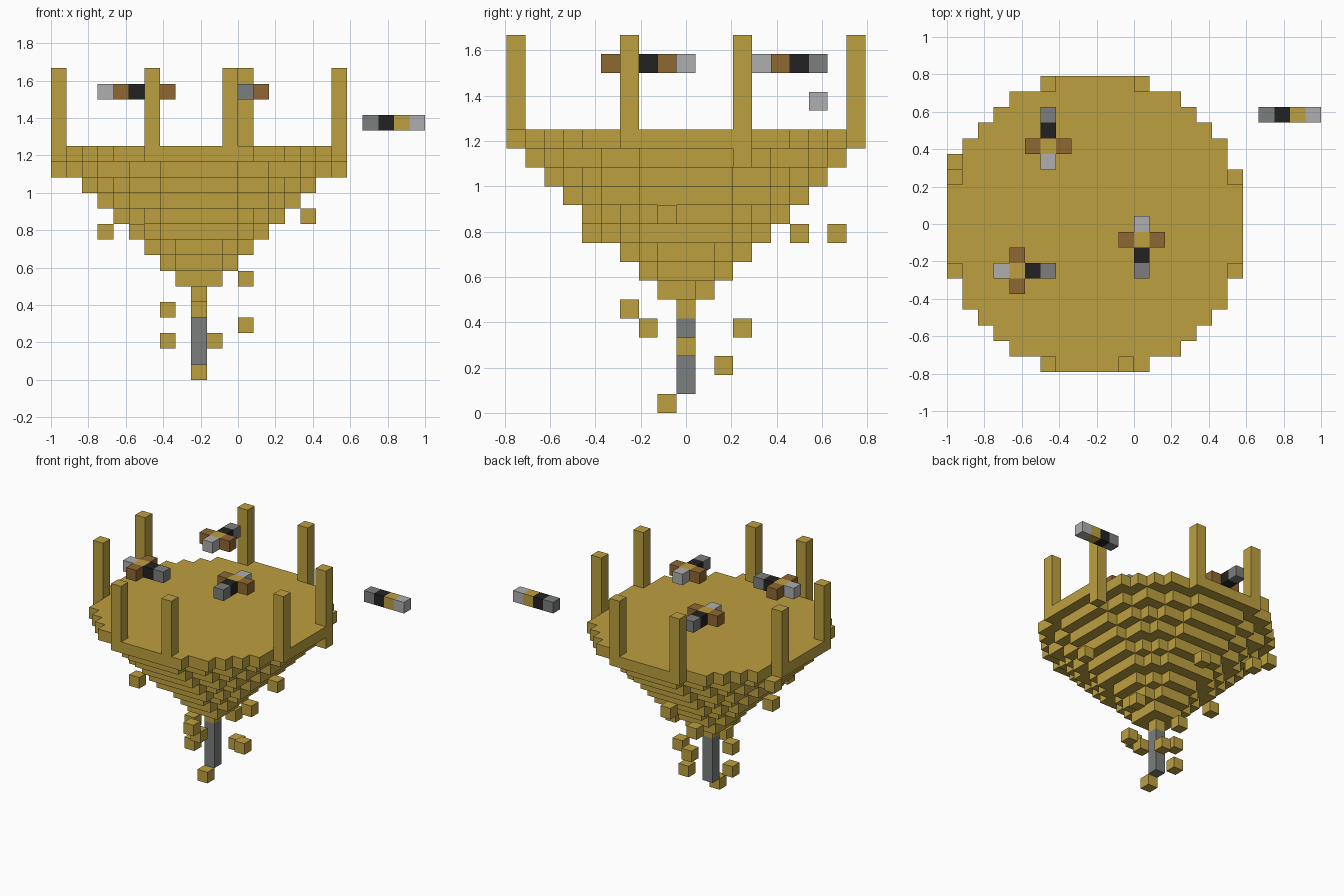
import bpy
import bmesh
from mathutils import Vector

cube = bpy.data.objects.get("Cube")
if cube:
    bpy.data.objects.remove(cube)

UNIT = 1 / 12          # edge of one block
CENTRE_X = -2.5 / 12   # axis of the island


def material(name, rgb):
    linear = [((c / 255 + 0.055) / 1.055) ** 2.4 for c in rgb]
    mat = bpy.data.materials.new(name)
    mat.use_nodes = True
    mat.diffuse_color = (*linear, 1)
    mat.node_tree.nodes["Principled BSDF"].inputs["Base Color"].default_value = (*linear, 1)
    return mat


GOLD = material("gold", (189, 160, 64))
BROWN = material("brown", (143, 104, 51))
BLACK = material("black", (34, 34, 34))
GREY = material("dark grey", (123, 127, 124))
LIGHT = material("light grey", (175, 175, 175))
PALETTE = [GOLD, BROWN, BLACK, GREY, LIGHT]


def build_blocks(name, cells):
    """Make one mesh from {(i, j, k): material}, keeping only outer faces."""
    bm = bmesh.new()
    used = [m for m in PALETTE if m in cells.values()]
    for cell, mat in cells.items():
        mid = Vector(cell) + Vector((0, 0, 0.5))
        for axis in range(3):
            for side in (-1, 1):
                n = Vector((0, 0, 0))
                n[axis] = side
                if tuple(int(a + b) for a, b in zip(cell, n)) in cells:
                    continue
                u = Vector((0, 0, 0))
                u[(axis + 1) % 3] = 0.5
                v = n.cross(u)
                c = mid + n / 2
                corners = (c - u - v, c + u - v, c + u + v, c - u + v)
                face = bm.faces.new([bm.verts.new(p * UNIT + Vector((CENTRE_X, 0, 0)))
                                     for p in corners])
                face.material_index = used.index(mat)
    bmesh.ops.remove_doubles(bm, verts=bm.verts, dist=0.001)
    mesh = bpy.data.meshes.new(name)
    bm.to_mesh(mesh)
    bm.free()
    for m in used:
        mesh.materials.append(m)
    obj = bpy.data.objects.new(name, mesh)
    bpy.context.collection.objects.link(obj)
    return obj


# Stepped island: round layers, one block wider per level
island = {}
for r in range(1, 10):
    for i in range(-r, r + 1):
        for j in range(-r, r + 1):
            if i * i + j * j <= (r + 0.5) ** 2:
                island[i, j, r + 5] = GOLD
for nub in ((9, 3, 13), (-9, 4, 13)):
    island[nub] = GOLD
build_blocks("island", island)

# Rim posts
for n, (i, j) in enumerate([(-3, 9), (3, 9), (-9, 3), (9, 3),
                            (-9, -3), (9, -3), (-3, -9), (2, -9)]):
    build_blocks(f"rim_post_{n + 1}", {(i, j, k): GOLD for k in range(15, 20)})

# Hanging stalk under the island
stalk = {(0, 0, k): GREY for k in range(1, 5)}
stalk[0, 0, 5] = GOLD
build_blocks("stalk", stalk)

# Loose blocks drifting below
loose = [(0, -1, 0), (-2, 0, 2), (1, 2, 2), (3, 0, 3), (-2, 0, 4), (0, -2, 4),
         (0, 3, 4), (0, -3, 5), (3, 1, 6), (-4, -5, 9), (-6, 0, 9),
         (0, 6, 9), (-4, 8, 9), (7, -1, 10)]
for n, cell in enumerate(loose):
    build_blocks(f"loose_block_{n + 1}", {cell: GOLD})


# Small flyers: tail, body, middle, nose in a row, with optional wings
def flyer(name, tail, step, wings=True):
    i, j, k = tail
    dx, dy = step
    cells = {(i + dx * n, j + dy * n, k): m
             for n, m in enumerate((GREY, BLACK, GOLD, LIGHT))}
    if wings:
        for s in (-1, 1):
            cells[i + 2 * dx + s * dy, j + 2 * dy + s * dx, k] = BROWN
    build_blocks(name, cells)


flyer("flyer_back", (-3, 7, 18), (0, -1))
flyer("flyer_middle", (3, -3, 18), (0, 1))
flyer("flyer_side", (-3, -3, 18), (-1, 0))
flyer("flyer_outer", (11, 7, 16), (1, 0), wings=False)
